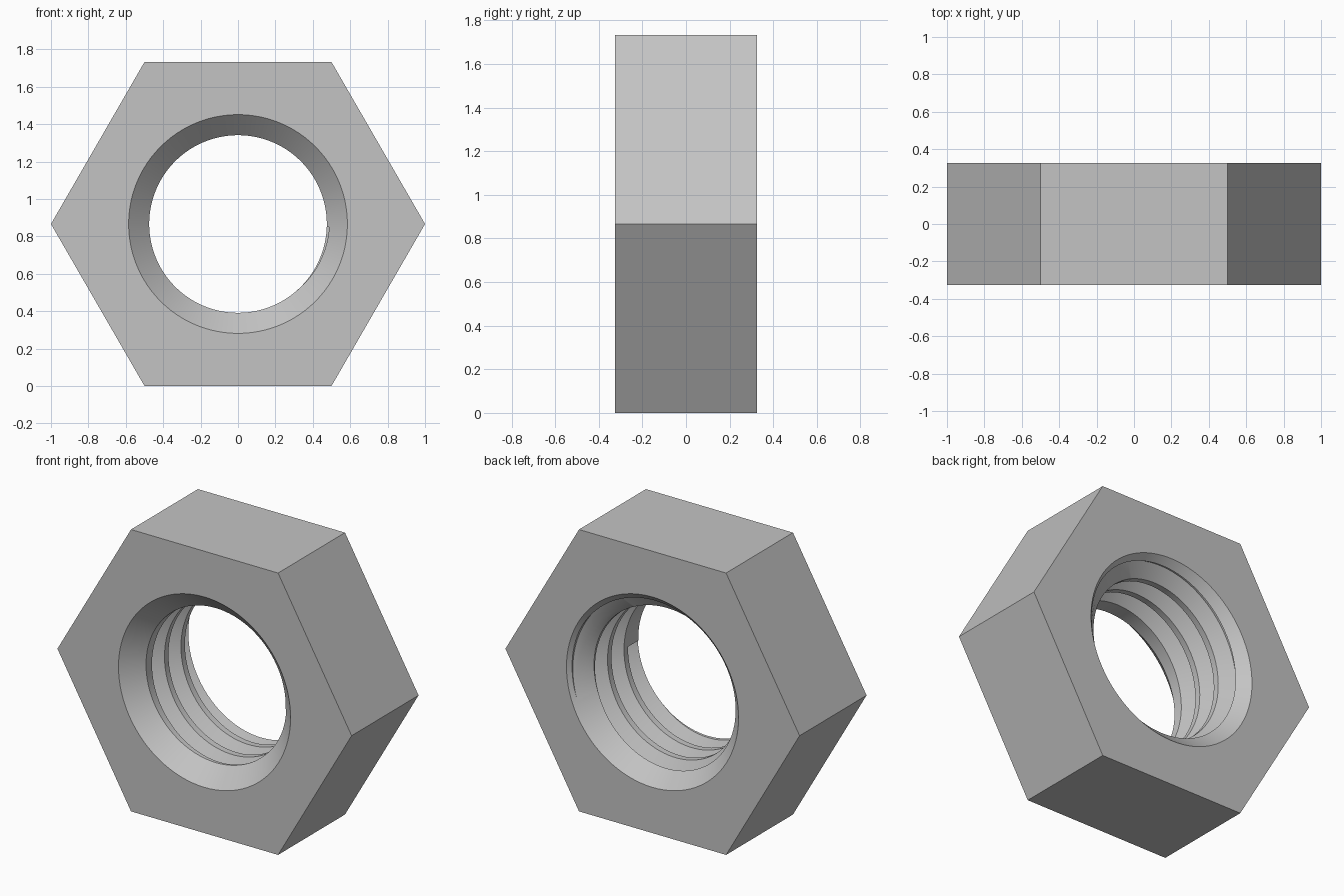
import bpy
import bmesh
import math

HALF = 0.325           # half the nut thickness
APOTHEM = math.sqrt(3) / 2
BORE, MOUTH, ROOT = 0.475, 0.585, 0.563
PITCH = 0.16
STEPS = 96             # segments per turn

old = bpy.data.objects.get("Cube")
if old:
    bpy.data.objects.remove(old, do_unlink=True)

steel = bpy.data.materials.new("plain_steel")
steel.use_nodes = True
colour = (0.55, 0.55, 0.55, 1)
steel.diffuse_color = colour
steel.node_tree.nodes["Principled BSDF"].inputs["Base Color"].default_value = colour


def ring(bm, section, angle, shift=0):
    """Place (radius, y) points at an angle about the y axis."""
    return [bm.verts.new((r * math.cos(angle), y + shift, -r * math.sin(angle)))
            for r, y in section]


def bridge(bm, a, b, closed):
    n = len(a)
    for i in range(n if closed else n - 1):
        j = (i + 1) % n
        bm.faces.new((a[i], a[j], b[j], b[i]))


def finish(bm, name):
    bmesh.ops.recalc_face_normals(bm, faces=bm.faces)
    mesh = bpy.data.meshes.new(name)
    bm.to_mesh(mesh)
    bm.free()
    mesh.materials.append(steel)
    obj = bpy.data.objects.new(name, mesh)
    bpy.context.collection.objects.link(obj)
    obj.location.z = APOTHEM
    return obj


def lathe(name, section, sides):
    bm = bmesh.new()
    rings = [ring(bm, section, math.tau * k / sides) for k in range(sides)]
    for k in range(sides):
        bridge(bm, rings[k], rings[(k + 1) % sides], False)
    for end in (0, -1):
        bm.faces.new([r[end] for r in rings])
    return finish(bm, name)


# Hexagonal body
nut = lathe("hex_nut", [(1, -HALF), (1, HALF)], 6)

# Bore with a flared mouth at both ends
flare = MOUTH - BORE
over = 0.05
bore = lathe("bore_cutter", [(MOUTH + over, -HALF - over), (BORE, -HALF + flare),
                             (BORE, HALF - flare), (MOUTH + over, HALF + over)], STEPS)

# Helical thread groove, starting with a square step
bm = bmesh.new()
inner = BORE - 0.015
slope = math.tan(math.radians(30))
root_half = PITCH / 16
open_half = root_half + (ROOT - inner) * slope
section = [(inner, -open_half), (ROOT, -root_half), (ROOT, root_half), (inner, open_half)]
count = int(3.4 * STEPS)
rings = [ring(bm, section, math.tau * (k + 0.5) / STEPS, -0.175 + PITCH * k / STEPS)
         for k in range(count + 1)]
for a, b in zip(rings, rings[1:]):
    bridge(bm, a, b, True)
bm.faces.new(rings[0])
bm.faces.new(rings[-1])
groove = finish(bm, "thread_cutter")

# Cut the bore and the thread, then drop the cutters
bpy.context.view_layer.objects.active = nut
for cutter in (bore, groove):
    cutter.hide_render = True
    cut = nut.modifiers.new(cutter.name, 'BOOLEAN')
    cut.operation = 'DIFFERENCE'
    cut.solver = 'EXACT'
    cut.object = cutter
    bpy.ops.object.modifier_apply(modifier=cut.name)
    bpy.data.objects.remove(cutter, do_unlink=True)

bpy.ops.object.select_all(action='DESELECT')
nut.select_set(True)
bpy.ops.object.shade_smooth_by_angle(angle=math.radians(25))
